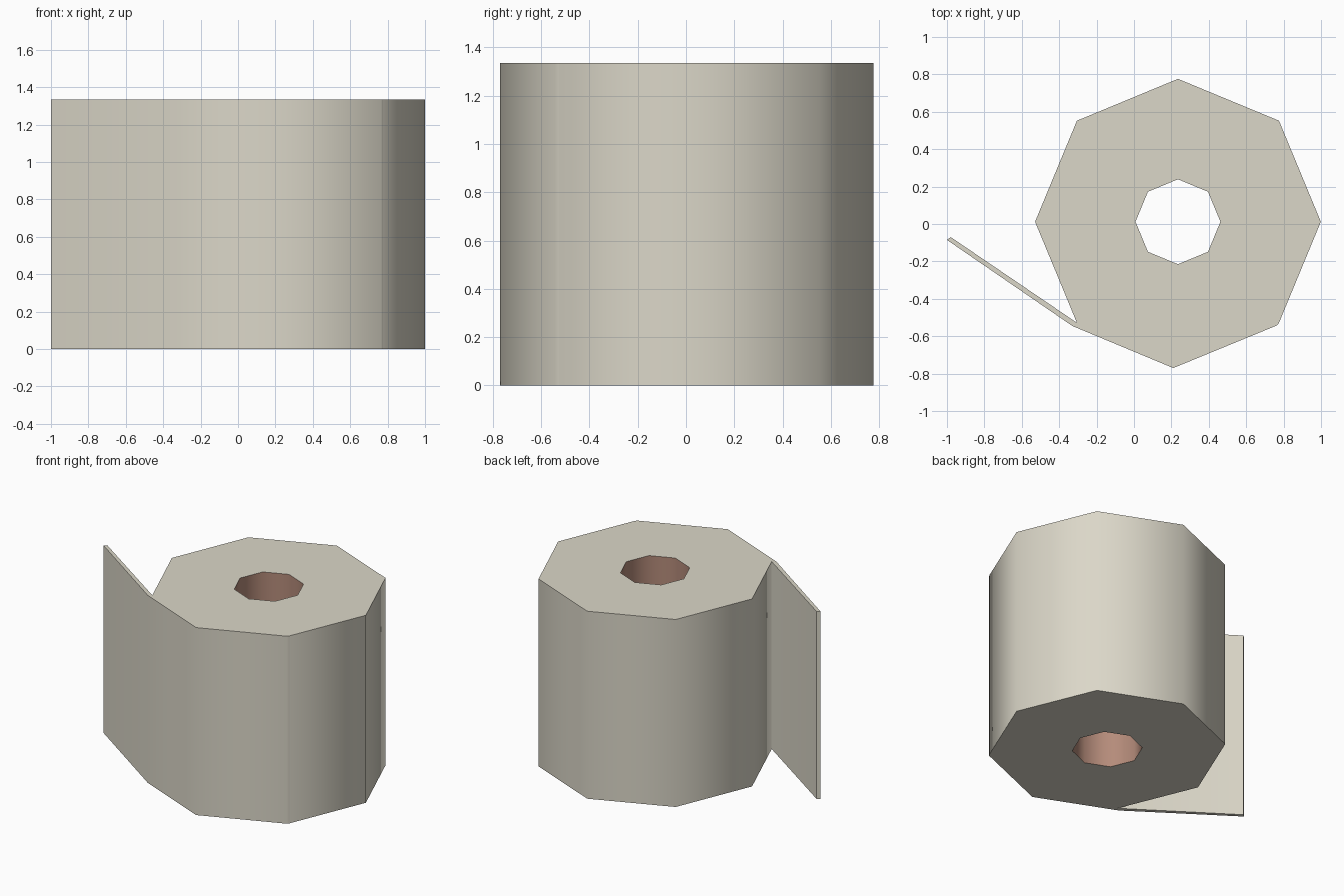
import bpy, bmesh, math

if "Cube" in bpy.data.objects:
    bpy.data.objects.remove(bpy.data.objects["Cube"])

H = 1.335              # roll height
CX, CY = 0.235, 0.012  # roll axis
R_OUT, R_IN, N = 0.764, 0.227, 8


def material(name, rgb):
    m = bpy.data.materials.new(name)
    m.diffuse_color = (*rgb, 1)
    m.use_nodes = True
    m.node_tree.nodes["Principled BSDF"].inputs["Base Color"].default_value = m.diffuse_color
    return m


paper = material("cream paper", (0.71, 0.68, 0.58))
card = material("brown cardboard", (0.46, 0.26, 0.195))


def ring(r):
    return [(CX + r * math.cos(2 * math.pi * i / N),
             CY + r * math.sin(2 * math.pi * i / N)) for i in range(N)]


def band(name, outer, inner, closed, inner_mat):
    """Solid between two matching outlines, extruded from z = 0 to H."""
    bm = bmesh.new()
    o0, o1, i0, i1 = [[bm.verts.new((x, y, z)) for x, y in pts]
                      for pts, z in ((outer, 0), (outer, H), (inner, 0), (inner, H))]
    n = len(outer)
    for a in range(n if closed else n - 1):
        b = (a + 1) % n
        bm.faces.new((o0[a], o0[b], o1[b], o1[a]))
        bm.faces.new((i0[b], i0[a], i1[a], i1[b])).material_index = inner_mat
        bm.faces.new((o1[a], o1[b], i1[b], i1[a]))
        bm.faces.new((o0[b], o0[a], i0[a], i0[b]))
    if not closed:
        for a in (0, n - 1):
            bm.faces.new((o0[a], o1[a], i1[a], i0[a]))
    bmesh.ops.recalc_face_normals(bm, faces=bm.faces)
    me = bpy.data.meshes.new(name)
    bm.to_mesh(me)
    bm.free()
    me.materials.append(paper)
    me.materials.append(card)
    ob = bpy.data.objects.new(name, me)
    bpy.context.collection.objects.link(ob)
    bpy.ops.object.select_all(action='DESELECT')
    ob.select_set(True)
    bpy.context.view_layer.objects.active = ob
    bpy.ops.object.shade_smooth_by_angle(angle=math.radians(60))


# Wound paper with a cardboard-lined hole
outline = ring(R_OUT)
band("paper_roll", outline, ring(R_IN), True, 1)

# Loose outer sheet, wrapping the front and hanging free at the left
band("loose_sheet",
     [(-1.0, -0.085), (-0.33, -0.545), (0.21, -0.77), (0.765, -0.542)],
     [(-0.98, -0.07), outline[5], outline[6], outline[7]], False, 0)
